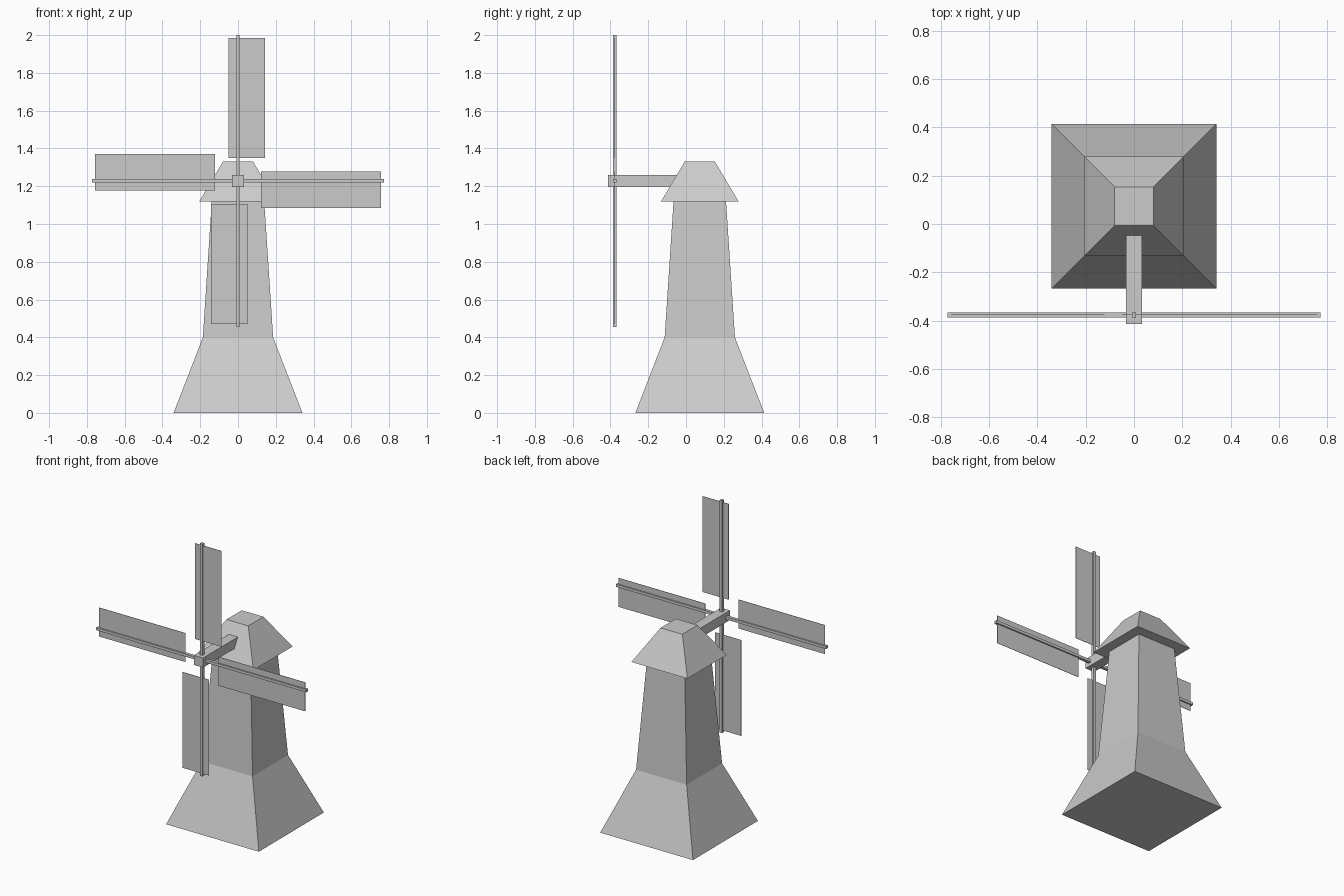
import bpy, bmesh, math
from mathutils import Matrix, Vector

if "Cube" in bpy.data.objects:
    bpy.data.objects.remove(bpy.data.objects["Cube"])

grey = bpy.data.materials.new("plain grey")
grey.diffuse_color = (0.6, 0.6, 0.6, 1)
grey.use_nodes = True
grey.node_tree.nodes["Principled BSDF"].inputs["Base Color"].default_value = grey.diffuse_color

TOWER_Y = 0.073            # tower axis
HUB = Vector((0, -0.377, 1.228))   # centre of the sail cross


def finish(name, bm):
    bmesh.ops.recalc_face_normals(bm, faces=bm.faces)
    mesh = bpy.data.meshes.new(name)
    bm.to_mesh(mesh)
    bm.free()
    mesh.materials.append(grey)
    obj = bpy.data.objects.new(name, mesh)
    bpy.context.collection.objects.link(obj)
    return obj


def square_stack(name, levels):
    """Closed solid from square sections given as (half width, z)."""
    bm = bmesh.new()
    rings = []
    for h, z in levels:
        rings.append([bm.verts.new((sx * h, TOWER_Y + sy * h, z))
                      for sx, sy in ((-1, -1), (1, -1), (1, 1), (-1, 1))])
    for low, high in zip(rings, rings[1:]):
        for i in range(4):
            j = (i + 1) % 4
            bm.faces.new((low[i], low[j], high[j], high[i]))
    bm.faces.new(rings[0])
    bm.faces.new(rings[-1])
    return finish(name, bm)


def box(name, low, high, transform=Matrix()):
    low, high = Vector(low), Vector(high)
    bm = bmesh.new()
    bmesh.ops.create_cube(bm, size=1)
    bmesh.ops.scale(bm, vec=high - low, verts=bm.verts)
    bmesh.ops.translate(bm, vec=(low + high) / 2, verts=bm.verts)
    bm.transform(transform)
    return finish(name, bm)


# Tower with flared base, and overhanging cap
square_stack("tower", [(0.341, 0), (0.186, 0.40), (0.139, 1.118)])
square_stack("cap", [(0.206, 1.118), (0.08, 1.33)])

# Axle running from the cap out to the sails
place = Matrix.Translation(HUB)
box("axle", (-0.033, -0.037, -0.032), (0.033, 0.40, 0.032), place)

# Two crossed poles
box("upright_pole", (-0.009, -0.01, -0.772), (0.009, 0.01, 0.772), place)
box("level_pole", (-0.772, -0.01, -0.009), (0.772, 0.01, 0.009), place)

# Four offset sails turned about the axle
for i in range(4):
    turn = place @ Matrix.Rotation(i * math.pi / 2, 4, 'Y')
    box(f"sail_{i + 1}", (-0.05, -0.001, 0.122), (0.142, 0.001, 0.758), turn)
